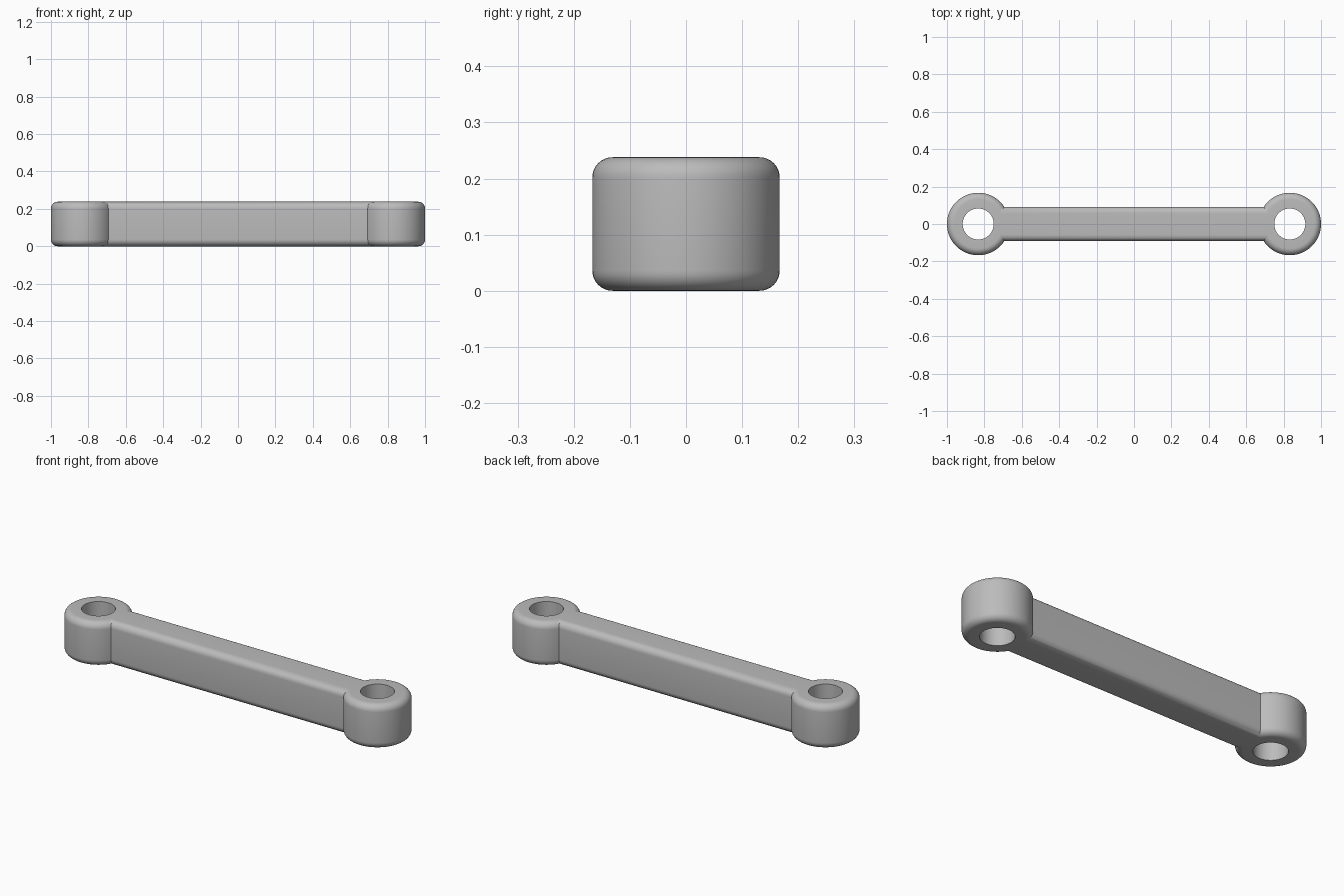
import bpy, bmesh, math

if "Cube" in bpy.data.objects:
    bpy.data.objects.remove(bpy.data.objects["Cube"])

END_X, END_R, BAR_W, HOLE_R = 0.833, 0.167, 0.092, 0.083
HEIGHT, FILLET, STEPS, ARC = 0.238, 0.036, 8, 56


def outline(d):
    """Link outline (two round ends joined by a bar) shrunk inwards by d."""
    r, w = END_R - d, BAR_W - d
    a = math.pi - math.asin(w / r)
    arc = [(-a + 2 * a * i / ARC) for i in range(ARC + 1)]
    right = [(END_X + r * math.cos(t), r * math.sin(t)) for t in arc]
    return right + [(-x, -y) for x, y in right]


def add_loop(bm, points, z):
    return [bm.verts.new((x, y, z)) for x, y in points]


def bridge(bm, lower, upper):
    n = len(lower)
    for i in range(n):
        j = (i + 1) % n
        bm.faces.new((lower[i], lower[j], upper[j], upper[i]))


bm = bmesh.new()

# Outer wall with rounded top and bottom edges
quarter = [math.pi / 2 * i / STEPS for i in range(STEPS + 1)]
low = [(FILLET * (1 - math.sin(t)), FILLET * (1 - math.cos(t))) for t in quarter]
layers = low + [(d, HEIGHT - z) for d, z in reversed(low)]
loops = [add_loop(bm, outline(d), z) for d, z in layers]
for a, b in zip(loops, loops[1:]):
    bridge(bm, a, b)
rims = {0: [loops[0]], 1: [loops[-1]]}

# Pin holes through both ends
for side in (-1, 1):
    ring = [(side * END_X + HOLE_R * math.cos(2 * math.pi * i / 64),
             HOLE_R * math.sin(2 * math.pi * i / 64)) for i in range(64)]
    bottom, top = add_loop(bm, ring, 0), add_loop(bm, ring, HEIGHT)
    bridge(bm, top, bottom)
    rims[0].append(bottom)
    rims[1].append(top)

# Flat top and bottom around the holes
for rim_set in rims.values():
    edges = [bm.edges.get((r[i - 1], r[i])) for r in rim_set for i in range(len(r))]
    bmesh.ops.triangle_fill(bm, edges=edges, use_beauty=True)
bmesh.ops.recalc_face_normals(bm, faces=bm.faces[:])

mesh = bpy.data.meshes.new("link_arm")
bm.to_mesh(mesh)
bm.free()
link = bpy.data.objects.new("link_arm", mesh)
bpy.context.collection.objects.link(link)

grey = bpy.data.materials.new("light grey")
grey.diffuse_color = (0.5, 0.5, 0.5, 1)
grey.use_nodes = True
grey.node_tree.nodes["Principled BSDF"].inputs["Base Color"].default_value = grey.diffuse_color
mesh.materials.append(grey)

bpy.context.view_layer.objects.active = link
link.select_set(True)
bpy.ops.object.shade_smooth_by_angle(angle=math.radians(30))
